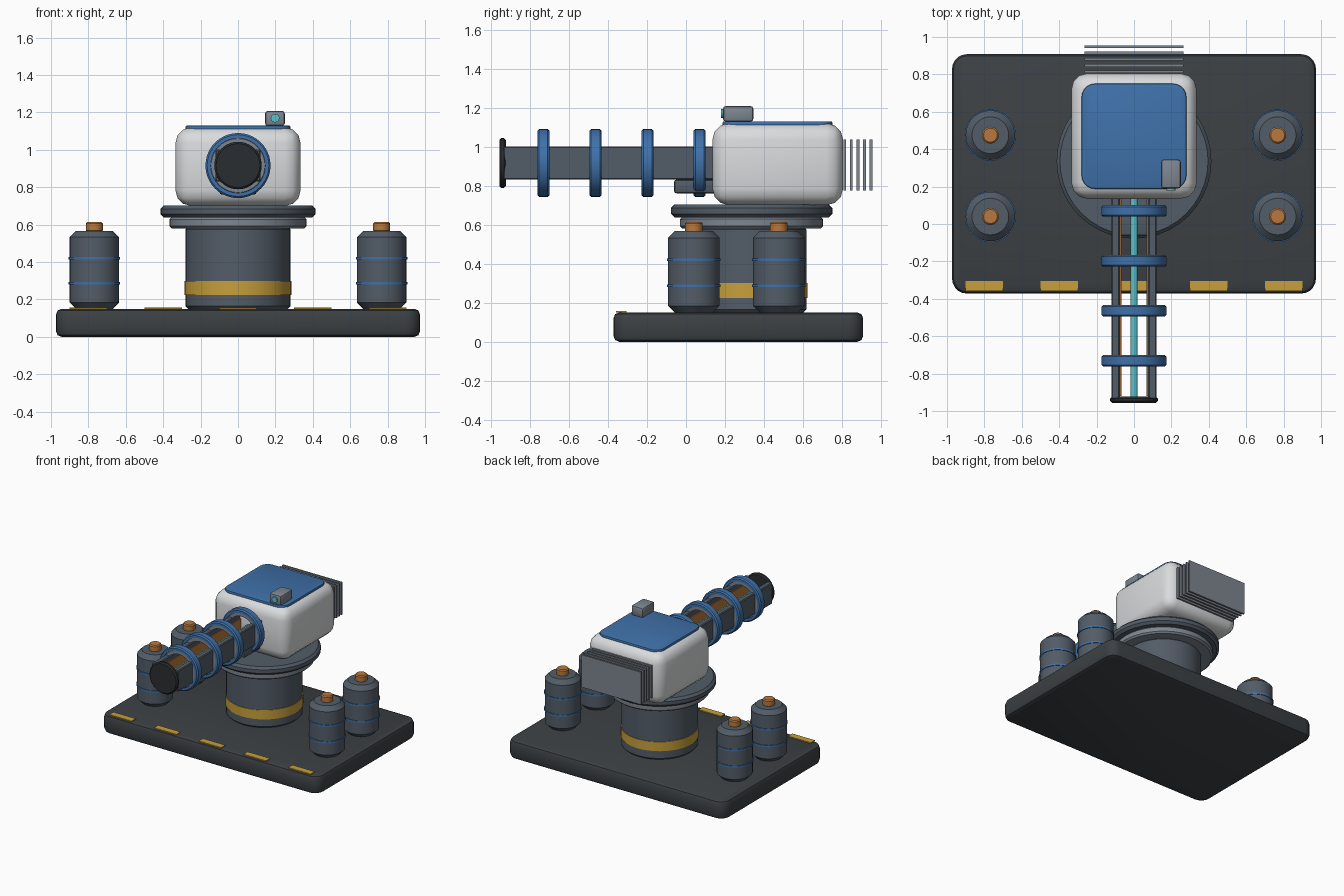
import bpy, bmesh, math
from mathutils import Matrix, Vector

cube = bpy.data.objects.get("Cube")
if cube:
    bpy.data.objects.remove(cube, do_unlink=True)


def material(name, rgb):
    m = bpy.data.materials.new(name)
    m.use_nodes = True
    m.diffuse_color = (*rgb, 1)
    m.node_tree.nodes["Principled BSDF"].inputs["Base Color"].default_value = (*rgb, 1)
    return m


CHARCOAL = material("charcoal", (.045, .052, .058))
BLACK = material("near black", (.023, .026, .030))
STEEL = material("blue steel", (.085, .107, .135))
GREY = material("light steel", (.21, .24, .28))
WHITE = material("off white", (.70, .71, .72))
BLUE = material("blue", (.05, .165, .40))
GOLD = material("hazard yellow", (.57, .35, .045))
COPPER = material("copper", (.48, .19, .05))
TEAL = material("teal glow", (.10, .55, .60))


def finish(bm, name, mat):
    bmesh.ops.recalc_face_normals(bm, faces=bm.faces)
    me = bpy.data.meshes.new(name)
    bm.to_mesh(me)
    bm.free()
    me.materials.append(mat)
    for p in me.polygons:
        p.use_smooth = True
    me.set_sharp_from_angle(angle=math.radians(32))
    ob = bpy.data.objects.new(name, me)
    bpy.context.collection.objects.link(ob)
    return ob


def box(name, mat, x, y, z, edge=0, corner=0, segs=2):
    """Box from ranges; corner rounds the upright edges, edge the rest."""
    bm = bmesh.new()
    size = [b - a for a, b in (x, y, z)]
    mid = [(a + b) / 2 for a, b in (x, y, z)]
    bmesh.ops.create_cube(bm, size=1)
    bmesh.ops.transform(bm, verts=bm.verts,
                        matrix=Matrix.Translation(mid) @ Matrix.Diagonal((*size, 1)))
    if corner:
        up = [e for e in bm.edges if abs(e.verts[0].co.z - e.verts[1].co.z) > 1e-4]
        bmesh.ops.bevel(bm, geom=up, offset=corner, segments=5, profile=.5, affect='EDGES')
        rims = [e for e in bm.edges if abs(e.verts[0].co.z - e.verts[1].co.z) < 1e-4]
    else:
        rims = list(bm.edges)
    if edge:
        bmesh.ops.bevel(bm, geom=rims, offset=edge, segments=segs, profile=.5, affect='EDGES')
    return finish(bm, name, mat)


def lathe(name, mat, profile, at, along_y=False, closed=False, steps=40):
    """Spin (radius, height) points round an upright or fore-aft axis."""
    bm = bmesh.new()
    vs = [bm.verts.new((r, 0, h)) for r, h in profile]
    es = [bm.edges.new(pair) for pair in zip(vs, vs[1:])]
    if closed:
        es.append(bm.edges.new((vs[-1], vs[0])))
    bmesh.ops.spin(bm, geom=vs + es, cent=(0, 0, 0), axis=(0, 0, 1),
                   angle=2 * math.pi, steps=steps)
    bmesh.ops.remove_doubles(bm, verts=bm.verts, dist=1e-5)
    turn = Matrix.Rotation(-math.pi / 2, 4, 'X') if along_y else Matrix()
    bmesh.ops.transform(bm, verts=bm.verts, matrix=Matrix.Translation(Vector(at)) @ turn)
    return finish(bm, name, mat)


def drum(name, mat, r, h0, h1, at, bevel=0, along_y=False):
    b = bevel
    pts = [(0, h0), (r - b, h0), (r, h0 + b), (r, h1 - b), (r - b, h1), (0, h1)]
    if not b:
        pts = [(0, h0), (r, h0), (r, h1), (0, h1)]
    return lathe(name, mat, pts, at, along_y)


def hoop(name, mat, r0, r1, half, at, bevel):
    b = bevel
    pts = [(r0, -half), (r1 - b, -half), (r1, b - half),
           (r1, half - b), (r1 - b, half), (r0, half)]
    return lathe(name, mat, pts, at, True, True)


# Base slab with hazard dashes along the front
box("base_slab", CHARCOAL, (-.973, .973), (-.372, .908), (0, .15), .03, .08)
for i in range(-2, 3):
    box("hazard_dash", GOLD, (i * .4 - .1, i * .4 + .1), (-.358, -.305), (.149, .157))

# Pedestal and slewing ring
pivot = (0, .336, 0)
drum("pedestal", STEEL, .281, .14, .60, pivot, .025)
drum("pedestal_band", GOLD, .286, .225, .30, pivot)
drum("lower_ring", GREY, .367, .58, .64, pivot, .012)
drum("turntable", STEEL, .414, .638, .703, pivot, .018)

# Four canisters
for side in (-1, 1):
    for y in (.04, .475):
        spot = (side * .768, y, 0)
        drum("canister", STEEL, .132, .15, .567, spot, .034)
        drum("canister_cap", COPPER, .045, .56, .615, spot, .008)
        for z in (.287, .42):
            drum("canister_hoop", BLUE, .137, z - .007, z + .007, spot)

# Turret housing, roof plate and sight
box("turret_housing", WHITE, (-.335, .335), (.135, .805), (.70, 1.12), .085, segs=3)
box("roof_plate", BLUE, (-.28, .28), (.188, .75), (1.10, 1.13), .008, .07)
box("sight", GREY, (.145, .25), (.19, .345), (1.128, 1.208), .014)
drum("sight_lens", TEAL, .023, .18, .20, (.198, 0, 1.17), along_y=True)

# Cooling fins on the back
for i in range(5):
    y = .814 + i * .0335
    box("cooling_fin", GREY, (-.265, .265), (y - .007, y + .007), (.775, 1.037))

# Barrel: twin rails with copper liners around a glowing core
axis = .916
for side in (-1, 1):
    box("barrel_rail", STEEL, sorted((side * .076, side * .12)), (-.935, .16),
        (axis - .085, axis + .085), .006, segs=1)
    box("rail_liner", COPPER, sorted((side * .068, side * .077)), (-.92, .15),
        (axis - .05, axis + .05))
drum("barrel_core", TEAL, .02, -.93, .15, (0, 0, axis), along_y=True)
box("barrel_cradle", STEEL, (-.10, .10), (-.062, .16), (.76, .832), .015)
drum("muzzle", BLACK, .127, -.957, -.922, (0, 0, axis), .01, True)
for i in range(4):
    spot = (0, .07 - i * .267, axis)
    hoop("coil_ring", BLUE, .146, .174, .031, spot, .009)
    hoop("coil_inner_ring", GREY, .118, .148, .024, spot, .004)
